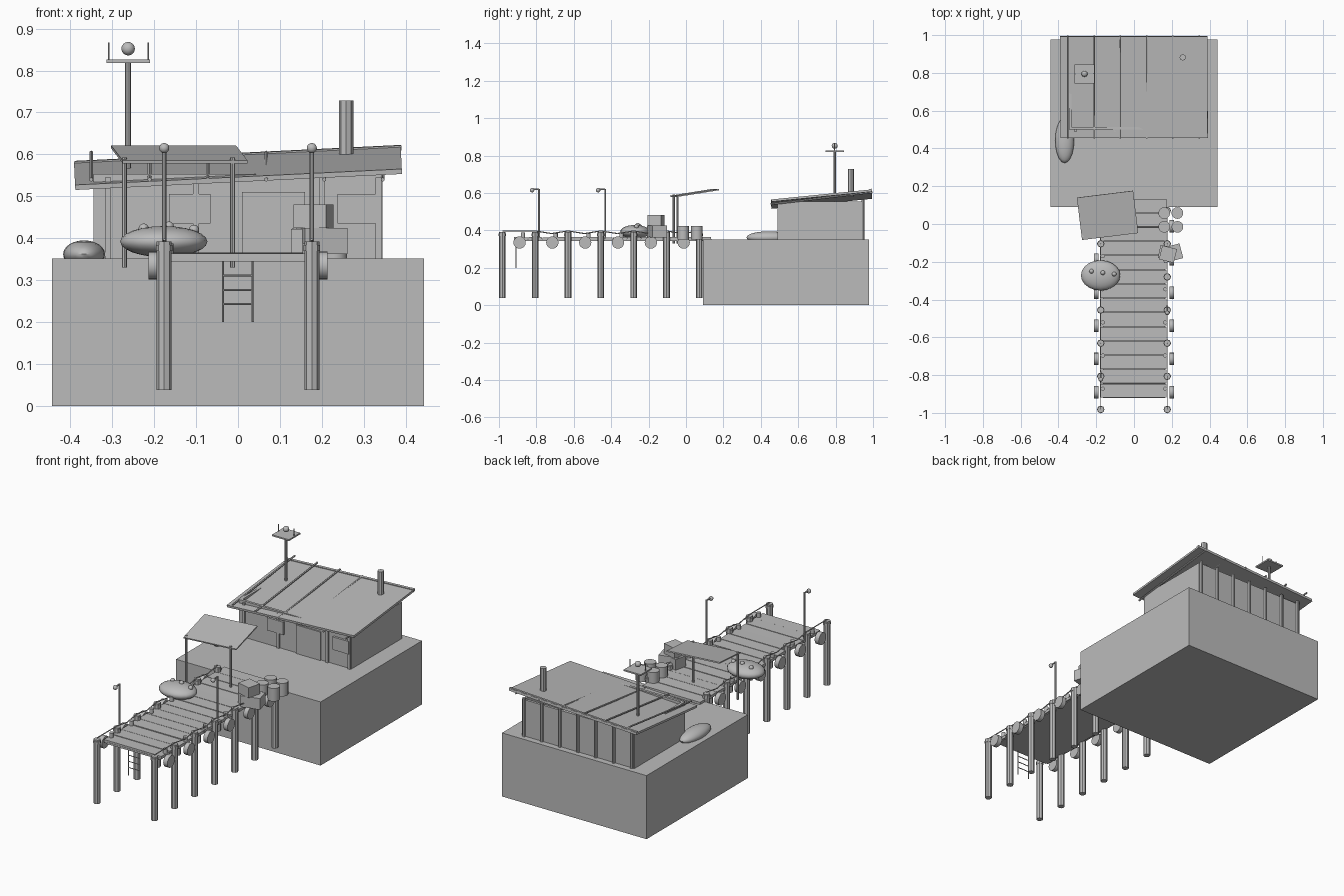
import bpy, random
from math import radians, pi
from mathutils import Vector

random.seed(4)
if "Cube" in bpy.data.objects:
    bpy.data.objects.remove(bpy.data.objects["Cube"], do_unlink=True)

grey = bpy.data.materials.new("plain grey")
grey.use_nodes = True
grey.diffuse_color = (0.5, 0.5, 0.5, 1)
grey.node_tree.nodes["Principled BSDF"].inputs["Base Color"].default_value = (0.5, 0.5, 0.5, 1)


def finish(name, smooth=False):
    ob = bpy.context.object
    ob.name = name
    ob.data.materials.append(grey)
    if smooth:
        bpy.ops.object.shade_smooth_by_angle(angle=radians(40))
    return ob


def box(name, center, size, rot=(0, 0, 0)):
    bpy.ops.mesh.primitive_cube_add(size=1, location=center, rotation=[radians(a) for a in rot])
    bpy.context.object.scale = size
    bpy.ops.object.transform_apply(location=False, rotation=False, scale=True)
    return finish(name)


def span(name, x, y, z):
    # box given as ranges along each axis
    return box(name, [sum(r) / 2 for r in (x, y, z)], [r[1] - r[0] for r in (x, y, z)])


def rod(name, a, b, radius, sides=8):
    a, b = Vector(a), Vector(b)
    d = b - a
    bpy.ops.mesh.primitive_cylinder_add(vertices=sides, radius=radius, depth=d.length,
                                        location=(a + b) / 2,
                                        rotation=d.to_track_quat('Z', 'Y').to_euler())
    return finish(name, sides > 10)


def post(name, x, y, z0, z1, radius, sides=8):
    return rod(name, (x, y, z0), (x, y, z1), radius, sides)


def ball(name, center, radii):
    bpy.ops.mesh.primitive_uv_sphere_add(segments=20, ring_count=12, radius=1, location=center)
    bpy.context.object.scale = radii
    bpy.ops.object.transform_apply(location=False, rotation=False, scale=True)
    return finish(name, True)


# Quay block and hut walls
span("quay_block", (-.443, .443), (.09, .978), (0, .352))
WALL = (.35, .553)
span("front_wall", (-.345, .345), (.5, .514), WALL)
span("back_wall", (-.345, .345), (.93, .944), WALL)
for side in (-1, 1):
    box("side_wall", (side * .338, .722, .4515), (.014, .416, .203))

# Wall battens, door and windows
for i in range(7):
    post("back_batten", -.33 + i * .11, .946, .352, .565, .009)
for x in (-.31, -.1, .2, .335):
    span("front_batten", (x - .007, x + .007), (.49, .5), (.352, .545))
span("door", (.01, .16), (.492, .5), (.352, .51))
for x in (-.115, .287):
    span("window", (x - .05, x + .05), (.488, .5), (.435, .506))

# Roof sheet with ribs and back trim
box("roof", (0, .725, .567), (.78, .54, .012), (5.7, -2.8, 0))
box("roof_back_trim", (0, .985, .597), (.78, .014, .012), (5.7, -2.8, 0))
for i in range(6):
    x = -.35 + i * .139
    rod("roof_rib", (x, .453, .54), (x, .997, .604), .005, 6)

# Chimney and lookout mast
post("chimney", .258, .882, .58, .728, .017)
post("mast", -.262, .795, .55, .82, .007)
box("mast_platform", (-.262, .795, .822), (.104, .1, .008))
ball("mast_ball", (-.262, .795, .852), (.016,) * 3)
for x in (-.308, -.214):
    post("mast_spike", x, .795, .82, .867, .0025, 6)

# Jetty deck planks
COUNT, START, END = 14, -.92, .135
step = (END - START) / COUNT
for i in range(COUNT):
    box("plank", (-.003, START + (i + .5) * step, .356 + random.uniform(-.002, .002)),
        (.352, step - .003, .016), (random.uniform(-1, 1), 0, 0))
span("deck_underside", (-.165, .165), (START, END), (.344, .354))

# Piles, fenders, bollards and ropes on both sides
PITCH = .1755
for side in (-1, 1):
    for i in range(7):
        y = -.982 + i * PITCH
        x = side * .176
        post("pile", x, y, .038, .392, .018)
        post("pile_band", x, y, .37, .384, .02)
        if i == 6:
            continue
        rod("fender", (side * .188, y + .092, .335), (side * .213, y + .092, .335), .033, 16)
        if i < 4 or side < 0 and i == 4:
            post("bollard", side * .165, y + .11, .36, .388, .011, 12)
        sag = 0 if i == 0 else .014
        mid = (x, y + PITCH / 2, .397 - sag)
        rod("rope", (x, y, .397), mid, .003, 6)
        rod("rope", mid, (x, y + PITCH, .397), .003, 6)

# Lamp posts with short arms
for x, y in ((-.176, -.785), (.176, -.432)):
    post("lamp_post", x, y, .355, .622, .005)
    rod("lamp_arm", (x, y, .619), (x, y - .038, .619), .004)
    ball("lamp", (x, y - .038, .615), (.012,) * 3)

# Ladder at the end of the jetty
for x in (-.036, .035):
    post("ladder_rail", x, -.908, .2, .352, .003, 6)
for z in (.243, .277, .311):
    rod("ladder_rung", (-.036, -.908, z), (.035, -.908, z), .0025, 6)

# Tilted canopy on two posts
box("canopy", (-.14, .046, .6), (.3, .228, .007), (9, 0, 7))
for x, y in ((-.271, -.065), (-.013, -.045)):
    post("canopy_post", x, y, .33, .592, .006)

# Net heap with floats, and an upturned hull
ball("net_heap", (-.177, -.272, .392), (.104, .08, .037))
for x, y, z in ((-.225, -.25, .423), (-.165, -.258, .428), (-.105, -.265, .42)):
    ball("net_float", (x, y, z), (.012,) * 3)
ball("upturned_hull", (-.367, .443, .362), (.05, .12, .033))

# Crates and barrels
box("lower_crate", (.2, -.155, .394), (.105, .08, .062), (0, 0, 15))
box("side_crate", (.158, -.15, .392), (.05, .07, .06), (0, 0, -12))
box("upper_crate", (.18, -.16, .453), (.08, .075, .056), (0, 0, -14))
for x in (.16, .23):
    for y in (-.015, .058):
        post("barrel", x, y, .352, .424, .031, 14)
